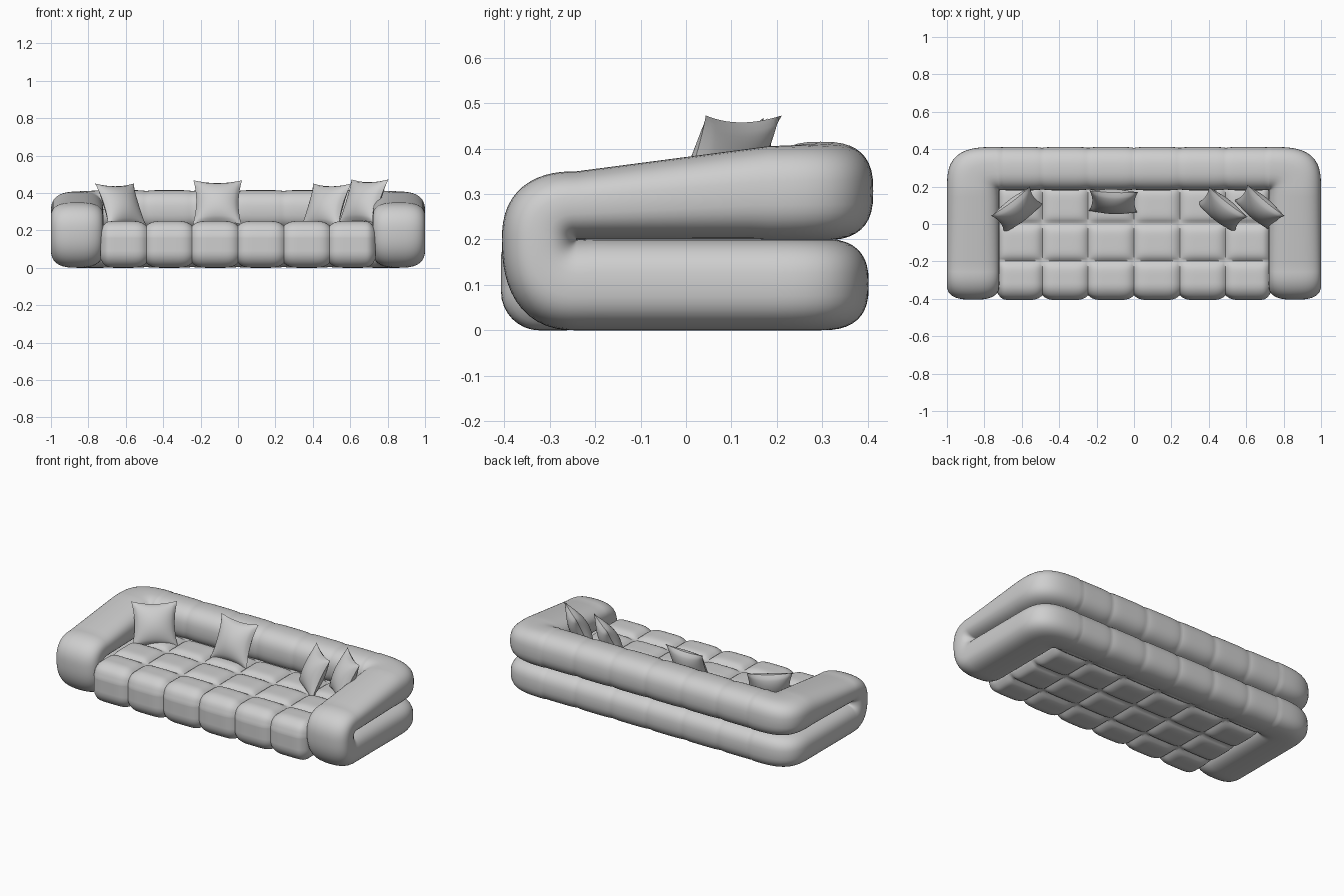
import bpy, bmesh
from math import sin, cos, pi, radians
from mathutils import Vector, Matrix

cube = bpy.data.objects.get("Cube")
if cube:
    bpy.data.objects.remove(cube)

fabric = bpy.data.materials.new("light_grey_fabric")
fabric.use_nodes = True
COLOUR = (0.62, 0.62, 0.62, 1)
fabric.diffuse_color = COLOUR
fabric.node_tree.nodes["Principled BSDF"].inputs["Base Color"].default_value = COLOUR

COL = 0.245            # width of one tufted column
ROW = 0.2              # depth of one tufted row
INNER = Vector((0.72, 0.18))   # inside corner between arm and back


def finish(bm, name, angle=60):
    bmesh.ops.recalc_face_normals(bm, faces=bm.faces)
    mesh = bpy.data.meshes.new(name)
    bm.to_mesh(mesh)
    bm.free()
    mesh.materials.append(fabric)
    obj = bpy.data.objects.new(name, mesh)
    bpy.context.collection.objects.link(obj)
    bpy.ops.object.select_all(action='DESELECT')
    obj.select_set(True)
    bpy.context.view_layer.objects.active = obj
    bpy.ops.object.shade_smooth_by_angle(angle=radians(angle))
    return obj


def loft(rings, caps=False):
    bm = bmesh.new()
    loops = [[bm.verts.new(p) for p in ring] for ring in rings]
    n = len(loops[0])
    for a, b in zip(loops, loops[1:]):
        for i in range(n):
            j = (i + 1) % n
            bm.faces.new((a[i], a[j], b[j], b[i]))
    if caps:
        bm.faces.new(loops[0])
        bm.faces.new(loops[-1])
    return bm


def spow(v, e):
    return (abs(v) ** e) * (1 if v >= 0 else -1)


def oval(centre, a, b, n=2.7, count=40):
    """Rounded-rectangle ring spanned by half axes a and b."""
    ts = [2 * pi * i / count for i in range(count)]
    return [centre + a * spow(cos(t), 2 / n) + b * spow(sin(t), 2 / n) for t in ts]


def radius(t, r0, r1, n):
    return (abs(cos(t) / r0) ** n + abs(sin(t) / r1) ** n) ** (-1 / n)


def puff(t):
    """1 in the middle of a tuft, 0 on its seams."""
    return 1 - abs(2 * (t % 1) - 1) ** 5


# Frame: one roll running round the back, along the arm, up and back over itself
def back_rings(z0, z1, depth):
    rings = []
    steps = 60
    for i in range(steps):
        x = INNER.x * i / steps
        s = 0.955 + 0.045 * puff(x / COL)
        c = Vector((x, INNER.y + depth / 2, (z0 + z1) / 2))
        rings.append(oval(c, Vector((0, depth / 2 * s, 0)), Vector((0, 0, (z1 - z0) / 2 * s)), 2.5))
    return rings


def corner_rings(z0, z1, z1_arm, depth):
    rings = []
    for i in range(17):
        t = pi / 2 * (1 - i / 16)
        top = z1 + (z1_arm - z1) * i / 16
        out = Vector((cos(t), sin(t), 0)) * radius(t, 0.28, depth, 3.2) / 2
        c = Vector((INNER.x, INNER.y, (z0 + top) / 2)) + out
        rings.append(oval(c, out, Vector((0, 0, (top - z0) / 2))))
    return rings


def flip(rings):
    """Turn the height axis over, so that lower rolls join the front bend."""
    return [[ring[-i % len(ring)] for i in range(len(ring))] for ring in rings]


SPLIT, BEND_Y = 0.2, -0.24
ACROSS = Vector((0.14, 0, 0))
rings = flip(back_rings(0, 0.202, 0.222) + corner_rings(0, 0.202, 0.202, 0.222))
for i in range(1, 12):
    y = INNER.y + (BEND_Y - INNER.y) * i / 12
    rings.append(oval(Vector((0.86, y, 0.101)), ACROSS, Vector((0, 0, -0.101))))
for i in range(29):
    t = pi * i / 28
    r = radius(t, 0.2 if t < pi / 2 else 0.15, 0.165, 2.4)
    out = Vector((0, -sin(t), -cos(t))) * r / 2
    rings.append(oval(Vector((0.86, BEND_Y, SPLIT)) + out, ACROSS, out))
for i in range(1, 12):
    f = i / 12
    y = BEND_Y + (INNER.y - BEND_Y) * f
    half = (0.15 + 0.055 * f) / 2
    rings.append(oval(Vector((0.86, y, SPLIT + half)), ACROSS, Vector((0, 0, half))))
rings += (back_rings(0.198, 0.415, 0.232) + corner_rings(0.198, 0.415, 0.405, 0.232))[::-1]
frame = finish(loft(rings), "arms_and_back")
mirror = frame.modifiers.new("mirror", 'MIRROR')
mirror.merge_threshold = 0.002


# Seat: rounded slab, pinched along its column and row seams
def seat_ring(x):
    ring = []
    centre, hy, hz = Vector((x, -0.05, 0.125)), 0.357, 0.125
    corner = 0.085
    fx = puff(x / COL)
    end = max(0, (abs(x) - 0.69) / 0.045)
    # Straight runs and quarter-circle corners, as point and outward normal
    pts = []
    for k in range(4):
        a0 = k * pi / 2
        sy = 1 if k in (0, 3) else -1
        sz = 1 if k < 2 else -1
        o = Vector((0, sy * (hy - corner), sz * (hz - corner)))
        for i in range(9):
            a = a0 + pi / 2 * i / 8
            nrm = Vector((0, cos(a), sin(a)))
            pts.append((o + nrm * corner, nrm))
    for i, (p, nrm) in enumerate(pts):
        q, m = pts[(i + 1) % len(pts)]
        cuts = 1
        if i % 9 == 8:
            cuts = 48 if i in (8, 26) else 14
        for s in range(cuts):
            pos, n = p.lerp(q, s / cuts), nrm.lerp(m, s / cuts)
            y, z = centre.y + pos.y, centre.z + pos.z
            fy = puff(y / ROW) if y > -1.5 * ROW and abs(n.z) > 0.5 else 1
            sink = 0.026 * (1 - fx * fy) + 0.02 * end ** 2
            if y < -0.3:                      # welt line along the front
                sink += 0.007 * max(0, 1 - abs(z - 0.19) / 0.012)
            ring.append(centre + pos - n * sink)
    return ring


STEPS = 144
finish(loft([seat_ring(-0.735 + 1.47 * i / STEPS) for i in range(STEPS + 1)], True), "tufted_seat")


# Scatter pillows: two domed sheets sharing a rim with drawn-out corners
def pillow(name, place, yaw, lean=25, half=0.13, thick=0.055):
    bm = bmesh.new()
    for side in (-1, 1):
        made = bmesh.ops.create_grid(bm, x_segments=20, y_segments=20, size=1)
        for v in made["verts"]:
            u, w = v.co.x, v.co.y
            dome = max(0, (1 - u * u) * (1 - w * w)) ** 0.6
            v.co = Vector((u * half * (1 - 0.13 * (1 - w * w)), side * thick * dome,
                           w * half * (1 - 0.13 * (1 - u * u))))
    bmesh.ops.remove_doubles(bm, verts=bm.verts, dist=0.0005)
    turn = Matrix.Rotation(radians(yaw), 4, 'Z') @ Matrix.Rotation(radians(-lean), 4, 'X')
    bm.transform(Matrix.Translation(place) @ turn)
    finish(bm, name, 50)


pillow("pillow_right", (-0.625, 0.075, 0.335), 37, 27)
pillow("pillow_middle", (-0.11, 0.12, 0.35), -2, 25)
pillow("pillow_left_inner", (0.47, 0.075, 0.333), -38, 25)
pillow("pillow_left_outer", (0.67, 0.085, 0.355), -40, 25)
